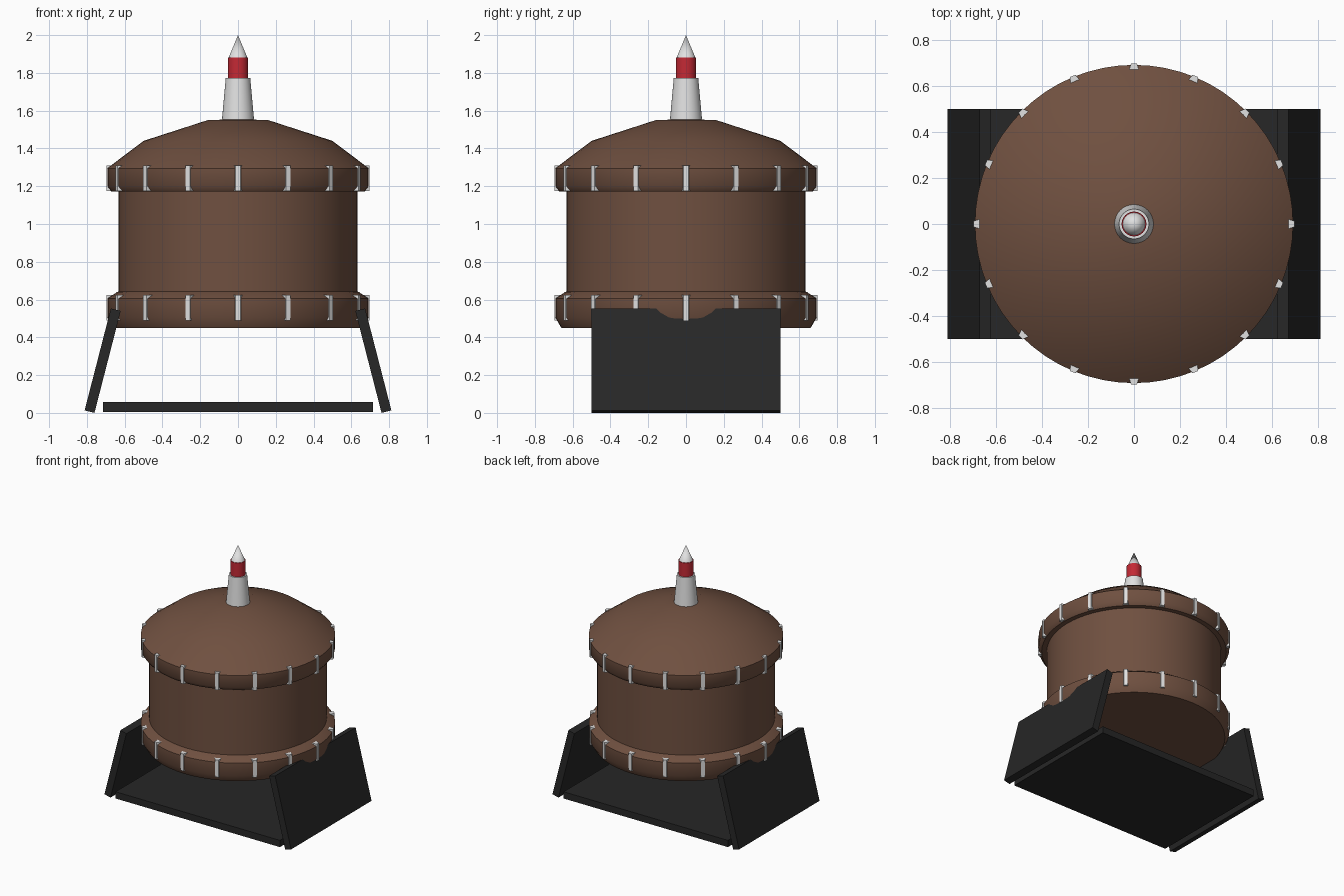
import bpy, bmesh, math
from mathutils import Matrix, Vector

cube = bpy.data.objects.get("Cube")
if cube:
    bpy.data.objects.remove(cube, do_unlink=True)


def material(name, rgb):
    m = bpy.data.materials.new(name)
    m.use_nodes = True
    m.diffuse_color = (*rgb, 1)
    bsdf = next(n for n in m.node_tree.nodes if n.type == 'BSDF_PRINCIPLED')
    bsdf.inputs["Base Color"].default_value = (*rgb, 1)
    return m


BROWN = material("brown", (0.16, 0.08, 0.051))
BLACK = material("black", (0.02, 0.02, 0.02))
WHITE = material("light_grey", (0.75, 0.75, 0.75))
RED = material("red", (0.55, 0.022, 0.035))


def finish(name, bm, mat, smooth_angle=None):
    bmesh.ops.recalc_face_normals(bm, faces=bm.faces)
    mesh = bpy.data.meshes.new(name)
    bm.to_mesh(mesh)
    bm.free()
    mesh.materials.append(mat)
    obj = bpy.data.objects.new(name, mesh)
    bpy.context.collection.objects.link(obj)
    if smooth_angle:
        bpy.ops.object.select_all(action='DESELECT')
        obj.select_set(True)
        bpy.context.view_layer.objects.active = obj
        bpy.ops.object.shade_smooth_by_angle(angle=math.radians(smooth_angle))
    return obj


def lathe(name, profile, mat, steps, smooth_angle):
    """Spin a (radius, height) profile around the z axis."""
    bm = bmesh.new()
    verts = [bm.verts.new((r, 0, z)) for r, z in profile]
    edges = [bm.edges.new(pair) for pair in zip(verts, verts[1:])]
    bmesh.ops.spin(bm, geom=verts + edges, cent=(0, 0, 0), axis=(0, 0, 1),
                   angle=math.tau, steps=steps)
    bmesh.ops.remove_doubles(bm, verts=bm.verts, dist=0.0005)
    return finish(name, bm, mat, smooth_angle)


def prism(bm, outline, direction, matrix=Matrix()):
    """Extrude a closed outline along a direction."""
    verts = [bm.verts.new(matrix @ Vector(p)) for p in outline]
    face = bm.faces.new(verts)
    new = bmesh.ops.extrude_face_region(bm, geom=[face], use_keep_orig=True)
    moved = [v for v in new["geom"] if isinstance(v, bmesh.types.BMVert)]
    bmesh.ops.translate(bm, verts=moved, vec=direction)


# Drum with two rims and a domed roof
lathe("drum", [(0, 0.45), (0.66, 0.45), (0.692, 0.505), (0.692, 0.605),
               (0.64, 0.64), (0.633, 0.642), (0.633, 1.172), (0.67, 1.172),
               (0.692, 1.2), (0.692, 1.295), (0.5, 1.44), (0.16, 1.55),
               (0, 1.555)], BROWN, 64, 40)

# Tapered clips around each rim
for name, low, high in (("lower_clips", 0.49, 0.625), ("upper_clips", 1.175, 1.31)):
    bm = bmesh.new()
    for i in range(16):
        turn = Matrix.Rotation(i * math.tau / 16, 4, 'Z')
        outline = [(0.645, -0.029, low), (0.697, -0.013, low),
                   (0.697, 0.013, low), (0.645, 0.029, low)]
        prism(bm, outline, (0, 0, high - low), turn)
    finish(name, bm, WHITE)

# Spire
lathe("spire_base", [(0, 1.54), (0.086, 1.54), (0.065, 1.772), (0, 1.772)], WHITE, 32, 40)
lathe("spire_band", [(0, 1.77), (0.054, 1.77), (0.054, 1.882), (0, 1.882)], RED, 32, 40)
lathe("spire_tip", [(0, 1.88), (0.05, 1.88), (0, 2)], WHITE, 32, 40)

# Base plate and leaning side panels
bm = bmesh.new()
prism(bm, [(-0.715, -0.5, 0.005), (0.715, -0.5, 0.005),
           (0.715, -0.5, 0.058), (-0.715, -0.5, 0.058)], (0, 1, 0))
finish("base_plate", bm, BLACK)
for name, side in (("left_panel", 1), ("right_panel", -1)):
    bm = bmesh.new()
    outline = [(0.76, 0), (0.812, 0.013), (0.673, 0.553), (0.621, 0.54)]
    prism(bm, [(side * x, -0.5, z) for x, z in outline], (0, 1, 0))
    finish(name, bm, BLACK)
